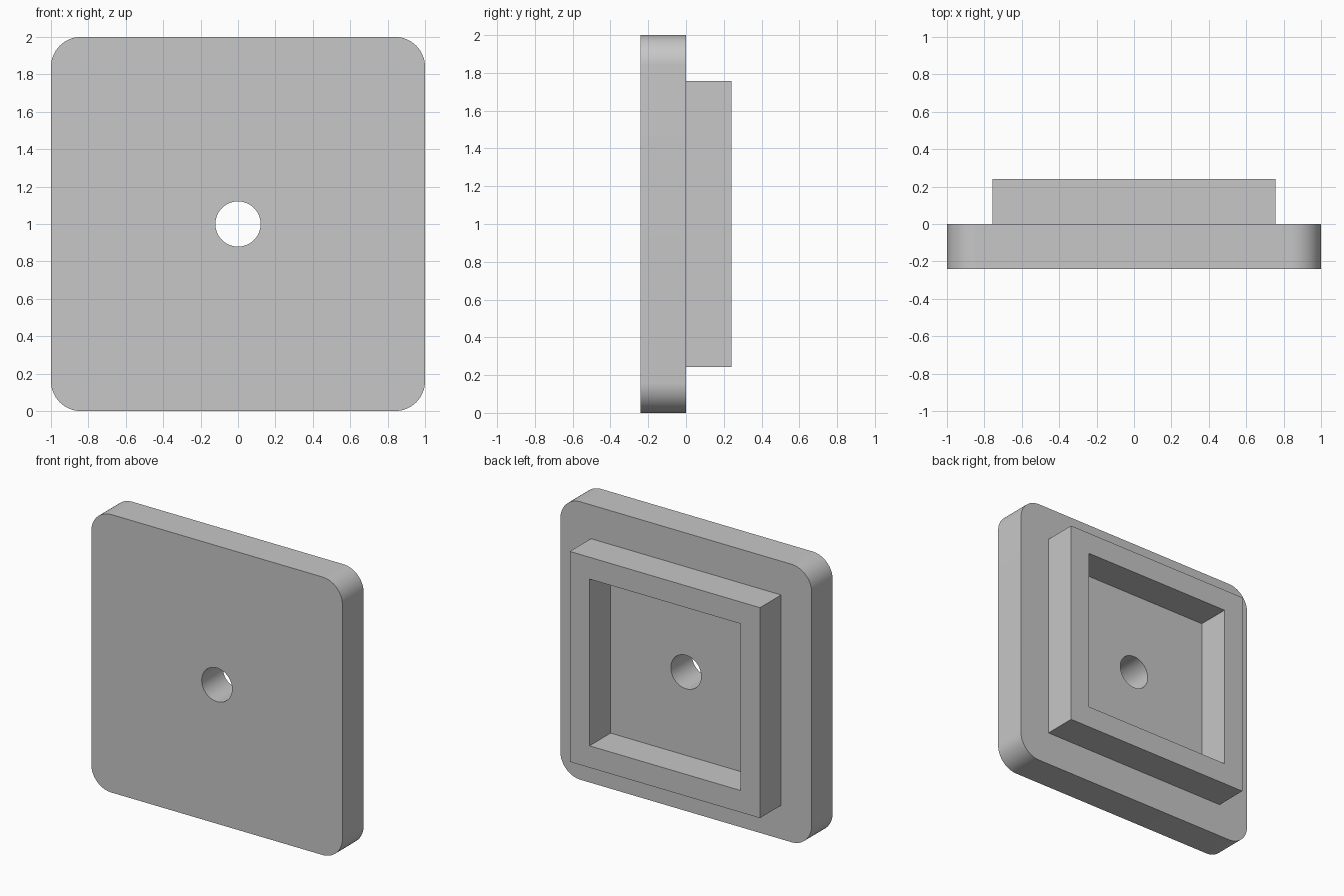
import bpy
import bmesh
import math
from mathutils import Vector

if "Cube" in bpy.data.objects:
    bpy.data.objects.remove(bpy.data.objects["Cube"], do_unlink=True)

CENTRE_Z = 1.0
DEPTH = 0.24

grey = bpy.data.materials.new("light_grey")
grey.use_nodes = True
colour = (0.57, 0.57, 0.57, 1)
grey.diffuse_color = colour
grey.node_tree.nodes["Principled BSDF"].inputs["Base Color"].default_value = colour


def circle(radius, steps=64):
    return [(radius * math.cos(math.tau * i / steps),
             radius * math.sin(math.tau * i / steps)) for i in range(steps)]


def square(half):
    return [(-half, -half), (half, -half), (half, half), (-half, half)]


def rounded_square(half, radius, steps=16):
    points = []
    inner = half - radius
    for corner, (sx, sz) in enumerate([(1, 1), (-1, 1), (-1, -1), (1, -1)]):
        for i in range(steps + 1):
            a = (corner + i / steps) * math.pi / 2
            points.append((sx * inner + radius * math.cos(a),
                           sz * inner + radius * math.sin(a)))
    return points


def slab(name, outline, opening, y_front):
    """Solid with a through opening, extruded backwards from y_front."""
    bm = bmesh.new()
    edges = []
    for loop in (outline, opening):
        verts = [bm.verts.new((x, y_front, z + CENTRE_Z)) for x, z in loop]
        edges += [bm.edges.new((verts[i - 1], v)) for i, v in enumerate(verts)]
    bmesh.ops.triangle_fill(bm, edges=edges, use_beauty=True, normal=Vector((0, -1, 0)))
    result = bmesh.ops.extrude_face_region(bm, geom=bm.faces[:])
    moved = [g for g in result["geom"] if isinstance(g, bmesh.types.BMVert)]
    bmesh.ops.translate(bm, verts=moved, vec=(0, DEPTH, 0))
    bmesh.ops.recalc_face_normals(bm, faces=bm.faces[:])
    mesh = bpy.data.meshes.new(name)
    bm.to_mesh(mesh)
    bm.free()
    mesh.materials.append(grey)
    obj = bpy.data.objects.new(name, mesh)
    bpy.context.collection.objects.link(obj)
    bpy.ops.object.select_all(action="DESELECT")
    obj.select_set(True)
    bpy.context.view_layer.objects.active = obj
    bpy.ops.object.shade_smooth_by_angle(angle=math.radians(30))
    return obj


# Rounded front plate with its centre hole
slab("front_plate", rounded_square(1.0, 0.16), circle(0.121), -DEPTH)

# Square raised frame on the back
slab("back_frame", square(0.757), square(0.6), 0.0)
